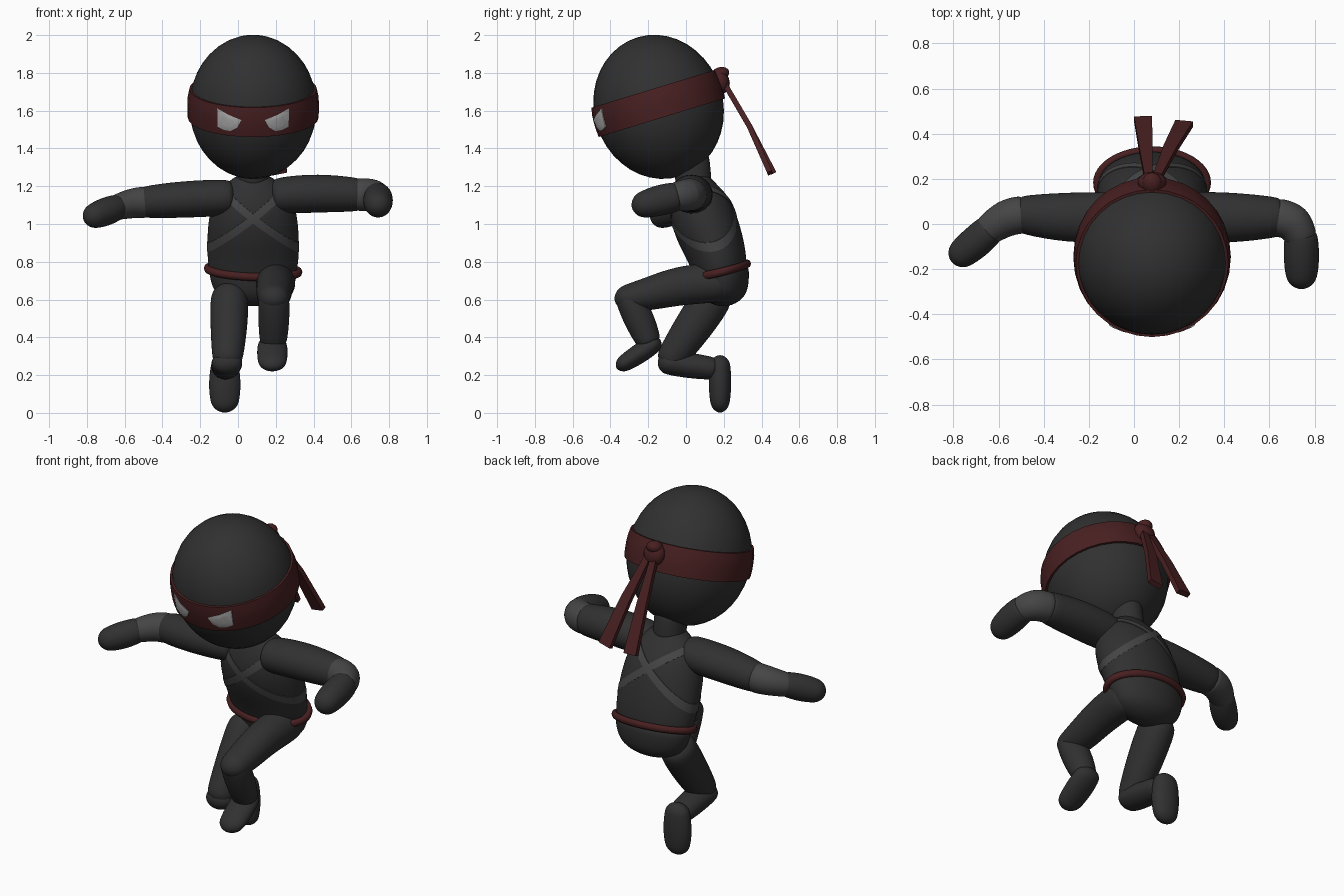
import bpy, bmesh
from math import sin, cos, pi, radians
from mathutils import Vector, Matrix
from mathutils.bvhtree import BVHTree

if "Cube" in bpy.data.objects:
    bpy.data.objects.remove(bpy.data.objects["Cube"])


def material(name, rgb):
    m = bpy.data.materials.new(name)
    m.diffuse_color = (*rgb, 1)
    m.use_nodes = True
    m.node_tree.nodes["Principled BSDF"].inputs["Base Color"].default_value = m.diffuse_color
    return m


DARK = material("dark_cloth", (0.03, 0.03, 0.03))
GREY = material("grey_cloth", (0.06, 0.06, 0.06))
RED = material("red_cloth", (0.065, 0.014, 0.015))
PALE = material("pale_eye", (0.4, 0.4, 0.4))
CX = 0.08  # body midline


def finish(name, bm, mat, subsurf=0, angle=40):
    bmesh.ops.recalc_face_normals(bm, faces=bm.faces)
    me = bpy.data.meshes.new(name)
    bm.to_mesh(me)
    bm.free()
    ob = bpy.data.objects.new(name, me)
    bpy.context.collection.objects.link(ob)
    me.materials.append(mat)
    bpy.ops.object.select_all(action='DESELECT')
    ob.select_set(True)
    bpy.context.view_layer.objects.active = ob
    bpy.ops.object.shade_smooth_by_angle(angle=radians(angle))
    if subsurf:
        ob.modifiers.new("smooth", 'SUBSURF').levels = subsurf
        ob.modifiers["smooth"].render_levels = subsurf
    return ob


def bridge(bm, rings, closed=False):
    n = len(rings[0])
    pairs = list(zip(rings, rings[1:])) + ([(rings[-1], rings[0])] if closed else [])
    for a, b in pairs:
        for i in range(n):
            j = (i + 1) % n
            bm.faces.new((a[i], a[j], b[j], b[i]))


def tube(name, rows, mat, ref=(1, 0, 0), caps=(1, 1), sides=16, subsurf=2):
    """rows: (x, y, z, radius along ref, radius across); caps: dome length factors."""
    pts = [Vector(r[:3]) for r in rows]
    rings = []
    for i, r in enumerate(rows):
        t = (pts[min(i + 1, len(pts) - 1)] - pts[max(i - 1, 0)]).normalized()
        rings.append((pts[i], t, r[3], r[4]))

    def dome(ring, sign, k):
        p, t, a, b = ring
        d = (a + b) / 2 * k * sign
        return [(p + t * d * sin(q), t, a * cos(q), b * cos(q))
                for q in map(radians, (30, 58, 82))]
    if caps[0]:
        rings = dome(rings[0], -1, caps[0])[::-1] + rings
    if caps[1]:
        rings += dome(rings[-1], 1, caps[1])
    bm = bmesh.new()
    loops = []
    for p, t, a, b in rings:
        u = Vector(ref)
        u = (u - t * u.dot(t)).normalized()
        v = t.cross(u)
        loops.append([bm.verts.new(p + u * a * cos(q) + v * b * sin(q))
                      for q in (2 * pi * (i + 0.5) / sides for i in range(sides))])
    bridge(bm, loops)
    bm.faces.new(loops[0])
    bm.faces.new(loops[-1])
    return finish(name, bm, mat, subsurf)


def bvh_of(ob):
    return BVHTree.FromObject(ob, bpy.context.evaluated_depsgraph_get())


def wrap(name, bvh, centre, u, v, half, lift, mat, n=64):
    """Closed strip of cloth laid round a body in the plane u, v."""
    c, u, v = Vector(centre), Vector(u).normalized(), Vector(v).normalized()
    w = u.cross(v).normalized()
    rows = ((-1, -0.01), (-1, lift), (-0.5, lift), (0, lift), (0.5, lift), (1, lift), (1, -0.01))
    bm = bmesh.new()
    loops = []
    for i in range(n):
        d = u * cos(2 * pi * i / n) + v * sin(2 * pi * i / n)
        loop = []
        for k, push in rows:
            o = c + w * half * k
            hit = bvh.ray_cast(o, d)[0] or o
            loop.append(bm.verts.new(hit + d * push))
        loops.append(loop)
    bridge(bm, loops, True)
    return finish(name, bm, mat)


def ball(name, matrix, mat, u=24, v=16):
    bm = bmesh.new()
    bmesh.ops.create_uvsphere(bm, u_segments=u, v_segments=v, radius=1, matrix=matrix)
    return finish(name, bm, mat, angle=60)


# Head, tilted forward
HC = Vector((CX, -0.145, 1.62))
tilt = Matrix.Rotation(radians(17), 4, 'X')
head = ball("head", Matrix.Translation(HC) @ tilt @ Matrix.Diagonal((0.338, 0.342, 0.385, 1)),
            DARK, 32, 20)
hb = bvh_of(head)
up = tilt.to_3x3() @ Vector((0, 0, 1))
back = tilt.to_3x3() @ Vector((0, 1, 0))
band = wrap("headband", hb, HC + up * 0.02, (1, 0, 0), back, 0.08, 0.012, RED)

# Eyes, laid on the front of the headband
bb = bvh_of(band)
outline = [(0.19, 1.612), (0.13, 1.578), (0.062, 1.55), (0.085, 1.51),
           (0.12, 1.492), (0.155, 1.498), (0.188, 1.515)]
mx = sum(p[0] for p in outline) / 7
mz = sum(p[1] for p in outline) / 7
for side, label in ((-1, "right"), (1, "left")):
    bm = bmesh.new()
    loops = []
    for s, push in ((1, 0.01), (1, -0.006), (0.7, -0.009), (0.4, -0.009), (0.1, -0.009)):
        loop = []
        for x, z in outline:
            o = Vector((CX + side * (mx + (x - mx) * s), -1, mz + (z - mz) * s))
            hit = bb.ray_cast(o, Vector((0, 1, 0)))[0] or hb.ray_cast(o, Vector((0, 1, 0)))[0]
            loop.append(bm.verts.new(hit + Vector((0, push, 0))))
        loops.append(loop)
    bridge(bm, loops)
    bm.faces.new(loops[-1])
    finish(label + "_eye", bm, PALE)

# Headband knot and tails
ball("knot", Matrix.Translation((CX, 0.185, 1.755)) @ tilt
     @ Matrix.Diagonal((0.064, 0.045, 0.065, 1)), RED, 16, 10)
ball("knot_fold", Matrix.Translation((CX, 0.18, 1.795)) @ tilt
     @ Matrix.Diagonal((0.045, 0.05, 0.035, 1)), RED, 16, 10)
for label, x0, x1, y1 in (("right", 0.065, 0.04, 0.465), ("left", 0.10, 0.222, 0.445)):
    tube(label + "_band_tail",
         [(x0, 0.2, 1.75, 0.025, 0.02), ((x0 + x1) / 2, 0.335, 1.52, 0.043, 0.02),
          (x1, y1, 1.27, 0.056, 0.02)], RED, caps=(0, 0), sides=4, subsurf=0)

# Neck, torso and pelvis
tube("neck", [(CX, 0.05, 1.17, 0.1, 0.1), (CX, 0.035, 1.27, 0.085, 0.095),
              (CX, 0.01, 1.4, 0.1, 0.12)], DARK, caps=(0, 0))
torso = tube("torso", [(CX, 0.185, 0.74, 0.238, 0.145), (CX, 0.165, 0.84, 0.25, 0.16),
                       (CX, 0.105, 0.99, 0.247, 0.18), (CX, 0.065, 1.11, 0.225, 0.165),
                       (CX, 0.045, 1.19, 0.175, 0.12), (CX, 0.04, 1.24, 0.11, 0.09)],
             DARK, caps=(0.2, 0.2))
tube("pelvis", [(CX, 0.185, 0.78, 0.235, 0.145), (CX, 0.195, 0.73, 0.238, 0.145),
                (CX, 0.2, 0.67, 0.222, 0.135)], DARK, caps=(0, 0.6))

# Crossed chest straps and belt
tb = bvh_of(torso)
for side, label in ((-1, "right"), (1, "left")):
    wrap(label + "_chest_strap", tb, (CX, 0.1, 1.065), (side * 0.25, 0, -0.2),
         (0, 0.97, 0.2), 0.02, 0.004, GREY)
bm = bmesh.new()
loops = []
for i in range(48):
    q = 2 * pi * i / 48
    out = Vector((cos(q), sin(q), 0))
    c = Vector((CX + 0.243 * cos(q), 0.183 + 0.143 * sin(q),
                0.755 + 0.035 * sin(q) - 0.01 * cos(q)))
    loops.append([bm.verts.new(c + out * 0.018 * cos(k * pi / 4)
                               + Vector((0, 0, 0.022 * sin(k * pi / 4)))) for k in range(8)])
bridge(bm, loops, True)
finish("belt", bm, RED, angle=60)

# Arms: sleeve, wrapped elbow, hand
Z = (0, 0, 1)
tube("right_sleeve", [(-0.06, 0.03, 1.14, 0.1, 0.115), (-0.3, 0.028, 1.13, 0.1, 0.115),
                      (-0.5, 0.042, 1.115, 0.087, 0.087)], DARK, Z, (0.5, 0.2))
tube("right_arm_wrap", [(-0.49, 0.042, 1.115, 0.087, 0.087), (-0.57, 0.03, 1.11, 0.08, 0.085),
                        (-0.65, -0.03, 1.085, 0.068, 0.07)], GREY, Z, (0.1, 0.3))
tube("right_hand", [(-0.64, -0.025, 1.09, 0.07, 0.072), (-0.7, -0.08, 1.065, 0.078, 0.076),
                    (-0.755, -0.125, 1.045, 0.07, 0.07)], DARK, Z, (0.3, 1))
tube("left_sleeve", [(0.22, 0.03, 1.15, 0.1, 0.115), (0.42, 0.028, 1.165, 0.106, 0.117),
                     (0.64, 0.03, 1.155, 0.092, 0.092)], DARK, Z, (0.5, 0.2))
tube("left_arm_wrap", [(0.63, 0.03, 1.155, 0.09, 0.09), (0.715, 0.01, 1.155, 0.088, 0.09),
                       (0.74, -0.06, 1.145, 0.078, 0.075)], GREY, Z, (0.1, 0.3))
tube("left_hand", [(0.74, -0.05, 1.145, 0.08, 0.076), (0.742, -0.14, 1.125, 0.085, 0.082),
                   (0.742, -0.215, 1.105, 0.075, 0.075)], DARK, Z, (0.3, 1))

# Raised left leg
tube("left_thigh", [(0.2, 0.16, 0.69, 0.11, 0.11), (0.195, -0.04, 0.675, 0.1, 0.106),
                    (0.19, -0.2, 0.628, 0.096, 0.09), (0.19, -0.3, 0.61, 0.085, 0.075)],
     DARK, caps=(0.8, 1))
tube("left_shin", [(0.19, -0.3, 0.6, 0.085, 0.075), (0.19, -0.25, 0.5, 0.085, 0.085),
                   (0.187, -0.2, 0.385, 0.076, 0.07)], DARK, caps=(0.8, 0.4))
tube("left_foot", [(0.182, -0.18, 0.36, 0.08, 0.052), (0.182, -0.245, 0.315, 0.084, 0.055),
                   (0.182, -0.315, 0.27, 0.078, 0.048)], DARK, caps=(0.8, 1))

# Trailing right leg
tube("right_thigh", [(-0.045, 0.135, 0.6, 0.105, 0.11), (-0.048, 0.035, 0.45, 0.1, 0.105),
                     (-0.055, -0.07, 0.3, 0.085, 0.085)], DARK, caps=(0.8, 0.9))
tube("right_shin", [(-0.058, -0.09, 0.265, 0.085, 0.066), (-0.062, 0.03, 0.25, 0.082, 0.07),
                    (-0.066, 0.14, 0.235, 0.075, 0.062)], DARK, caps=(0.8, 0.4))
tube("right_foot", [(-0.07, 0.18, 0.245, 0.078, 0.058), (-0.07, 0.18, 0.15, 0.088, 0.062),
                    (-0.07, 0.18, 0.072, 0.08, 0.056)], DARK, caps=(0.9, 1.05))
